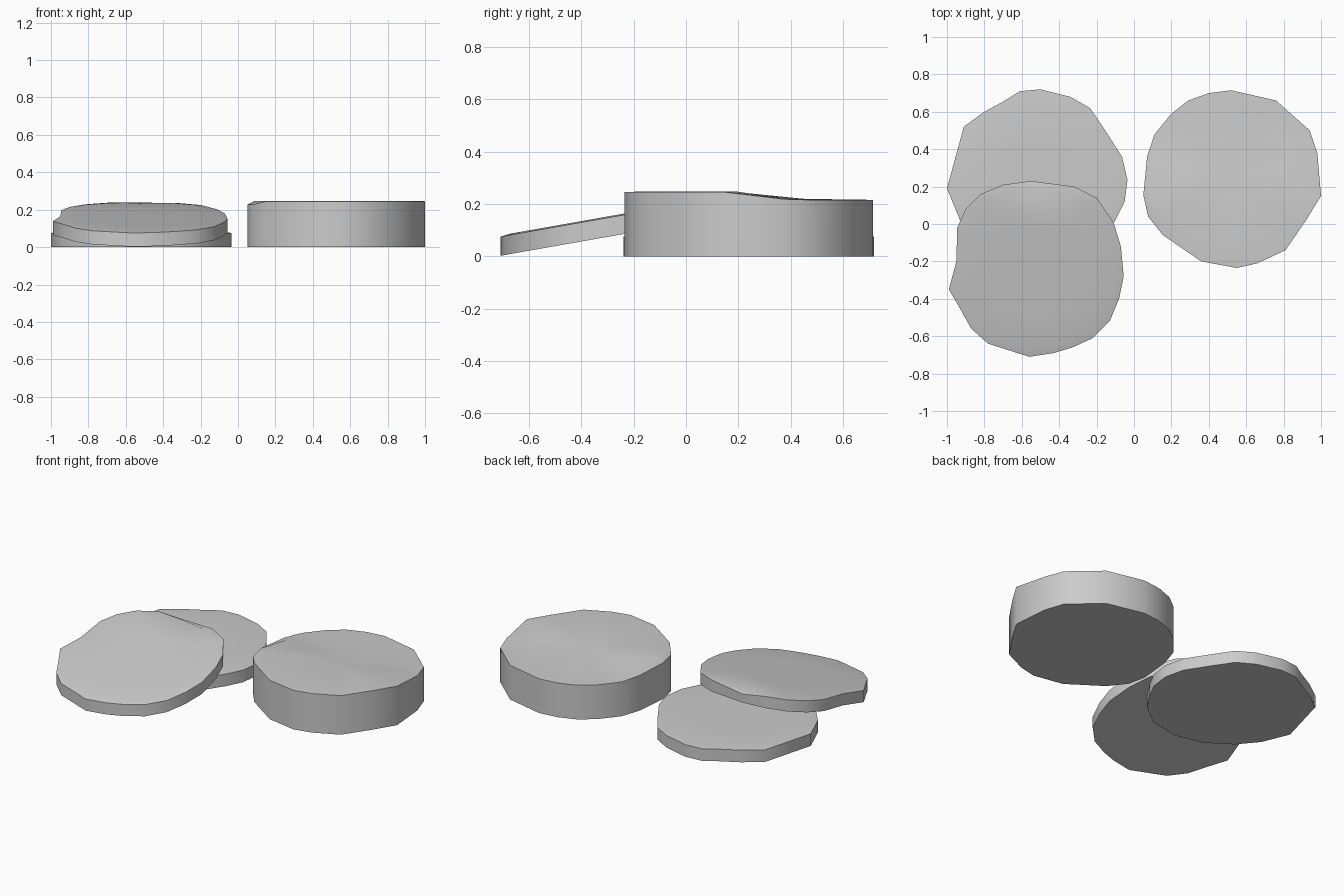
import bpy, bmesh, math

if "Cube" in bpy.data.objects:
    bpy.data.objects.remove(bpy.data.objects["Cube"])


def slab(name, outline, bottom, top, rim_drop):
    """Irregular round slice: wall, slightly lowered rim, inner ring and centre."""
    bm = bmesh.new()
    n = len(outline)
    cx = (min(p[0] for p in outline) + max(p[0] for p in outline)) / 2
    cy = (min(p[1] for p in outline) + max(p[1] for p in outline)) / 2

    def ring(scale, height, drop=None):
        vs = []
        for x, y in outline:
            px, py = cx + (x - cx) * scale, cy + (y - cy) * scale
            d = drop(px, py) if drop else 0
            vs.append(bm.verts.new((px, py, height(px, py) - d)))
        return vs

    rings = [ring(1, bottom), ring(1, top, rim_drop), ring(0.92, top), ring(0.5, top)]
    for a, b in zip(rings, rings[1:]):
        for i in range(n):
            j = (i + 1) % n
            bm.faces.new((a[i], a[j], b[j], b[i]))
    centre = bm.verts.new((cx, cy, top(cx, cy)))
    for i in range(n):
        bm.faces.new((rings[-1][i], rings[-1][(i + 1) % n], centre))
    bm.faces.new(rings[0])
    bmesh.ops.recalc_face_normals(bm, faces=bm.faces)
    mesh = bpy.data.meshes.new(name)
    bm.to_mesh(mesh)
    bm.free()
    ob = bpy.data.objects.new(name, mesh)
    bpy.context.collection.objects.link(ob)
    bpy.ops.object.select_all(action='DESELECT')
    ob.select_set(True)
    bpy.context.view_layer.objects.active = ob
    bpy.ops.object.shade_smooth_by_angle(angle=math.radians(50))
    return ob


# Thick piece on the right, lower towards the back
thick = [(0.52, 0.715), (0.76, 0.66), (0.94, 0.50), (0.98, 0.38), (1.0, 0.15),
         (0.92, 0.02), (0.81, -0.14), (0.66, -0.21), (0.55, -0.235), (0.36, -0.20),
         (0.155, -0.06), (0.075, 0.04), (0.05, 0.155), (0.07, 0.36), (0.11, 0.48),
         (0.20, 0.59), (0.29, 0.66), (0.40, 0.70)]


def thick_top(x, y):
    t = min(max((y - 0.2) / 0.2, 0), 1)
    return 0.247 - 0.03 * t


slab("thick_slice", thick, lambda x, y: 0, thick_top,
     lambda x, y: 0.02 if x < 0.1 and y < 0.3 else 0.002)

# Thin piece lying flat
flat = [(-0.61, 0.71), (-0.50, 0.72), (-0.34, 0.68), (-0.235, 0.62), (-0.16, 0.51),
        (-0.064, 0.36), (-0.035, 0.235), (-0.05, 0.12), (-0.10, 0.02), (-0.18, -0.10),
        (-0.31, -0.20), (-0.50, -0.24), (-0.68, -0.20), (-0.83, -0.10), (-0.93, 0.02),
        (-1.0, 0.19), (-0.91, 0.52), (-0.80, 0.60), (-0.69, 0.66)]
slab("flat_slice", flat, lambda x, y: 0, lambda x, y: 0.08, lambda x, y: 0.004)

# Thin piece leaning on the flat one
lean = [(-0.55, 0.23), (-0.32, 0.20), (-0.20, 0.14), (-0.11, 0.01), (-0.07, -0.12),
        (-0.055, -0.28), (-0.08, -0.40), (-0.13, -0.52), (-0.22, -0.61), (-0.33, -0.66),
        (-0.43, -0.69), (-0.56, -0.71), (-0.78, -0.64), (-0.87, -0.56), (-0.92, -0.47),
        (-0.99, -0.35), (-0.95, -0.20), (-0.945, -0.02), (-0.90, 0.08), (-0.82, 0.16),
        (-0.70, 0.21)]
slope = math.tan(math.radians(10))
slab("leaning_slice", lean, lambda x, y: 0.002 + slope * (y + 0.71),
     lambda x, y: 0.08 + slope * (y + 0.71),
     lambda x, y: 0.025 if y > 0.21 else 0.005)
